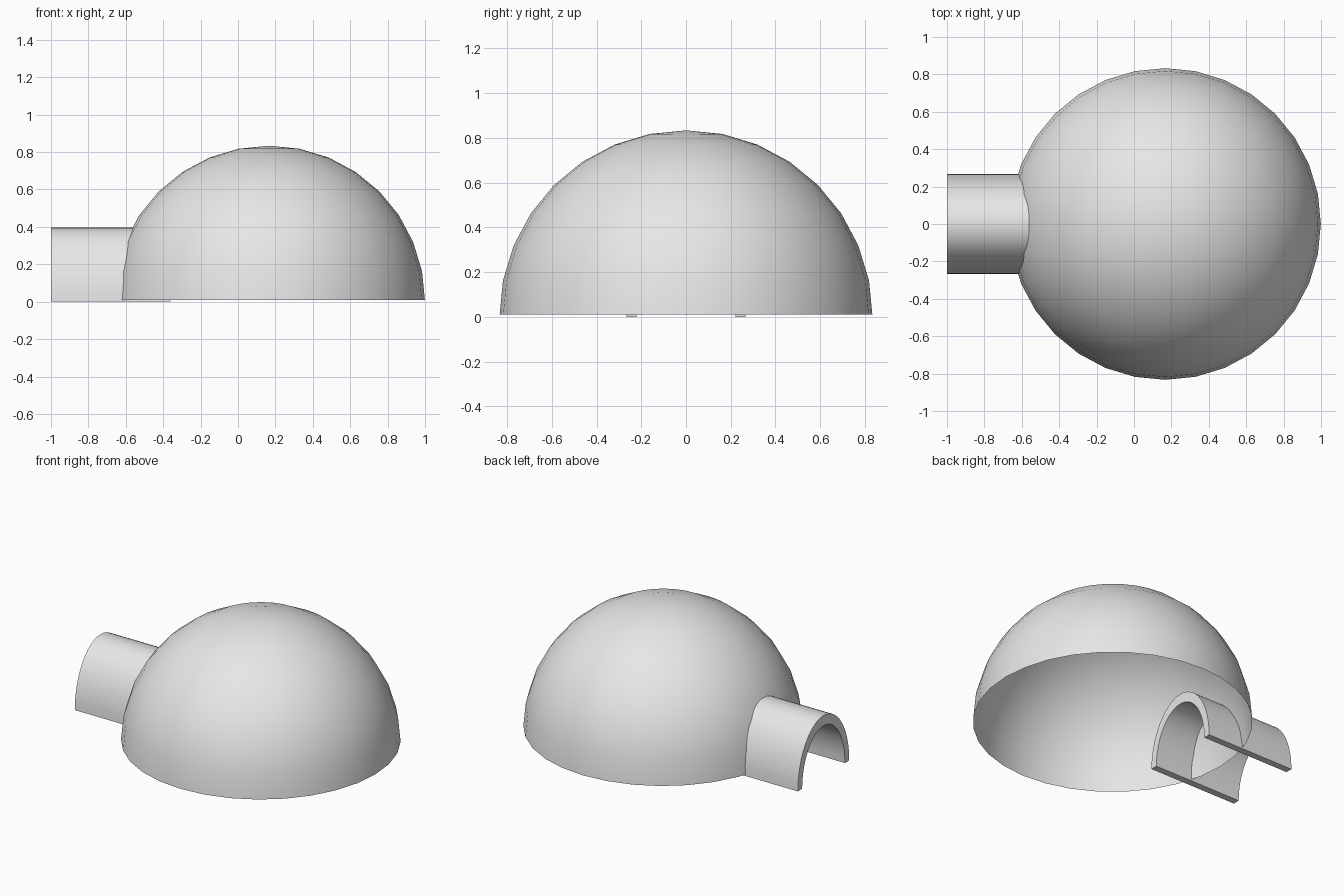
import bpy, bmesh
from math import pi, sin, cos
from mathutils import Matrix

cube = bpy.data.objects.get("Cube")
if cube:
    bpy.data.objects.remove(cube, do_unlink=True)

COLOUR = (0.8, 0.8, 0.8, 1)
grey = bpy.data.materials.new("light_grey")
grey.use_nodes = True
grey.diffuse_color = COLOUR
grey.node_tree.nodes["Principled BSDF"].inputs["Base Color"].default_value = COLOUR


def finish(name, bm, angle):
    mesh = bpy.data.meshes.new(name)
    bm.to_mesh(mesh)
    bm.free()
    mesh.materials.append(grey)
    obj = bpy.data.objects.new(name, mesh)
    bpy.context.collection.objects.link(obj)
    bpy.ops.object.select_all(action='DESELECT')
    obj.select_set(True)
    bpy.context.view_layer.objects.active = obj
    bpy.ops.object.shade_smooth_by_angle(angle=angle)
    return obj


# Dome: open half sphere, a single thin shell
RADIUS = 0.834
bm = bmesh.new()
bmesh.ops.create_uvsphere(bm, u_segments=32, v_segments=16, radius=RADIUS)
bmesh.ops.bisect_plane(bm, geom=bm.verts[:] + bm.edges[:] + bm.faces[:],
                       plane_co=(0, 0, 0.01), plane_no=(0, 0, 1), clear_inner=True)
bmesh.ops.translate(bm, verts=bm.verts[:], vec=(1 - RADIUS, 0, 0))
finish("dome", bm, pi / 4)

# Entrance tunnel: thick elliptical arch reaching into the dome
STEPS = 24
START, END = -1.0, -0.36


def arch(half_width, height):
    return [(START, half_width * cos(pi * i / STEPS), height * sin(pi * i / STEPS))
            for i in range(STEPS + 1)]


bm = bmesh.new()
outer = [bm.verts.new(p) for p in arch(0.267, 0.397)]
inner = [bm.verts.new(p) for p in arch(0.222, 0.33)]
for i in range(STEPS):
    bm.faces.new((outer[i], outer[i + 1], inner[i + 1], inner[i]))
ring = bmesh.ops.extrude_face_region(bm, geom=bm.faces[:], use_keep_orig=True)
moved = [g for g in ring["geom"] if isinstance(g, bmesh.types.BMVert)]
bmesh.ops.translate(bm, verts=moved, vec=(END - START, 0, 0))
bmesh.ops.recalc_face_normals(bm, faces=bm.faces[:])
finish("entrance_tunnel", bm, pi / 5)
